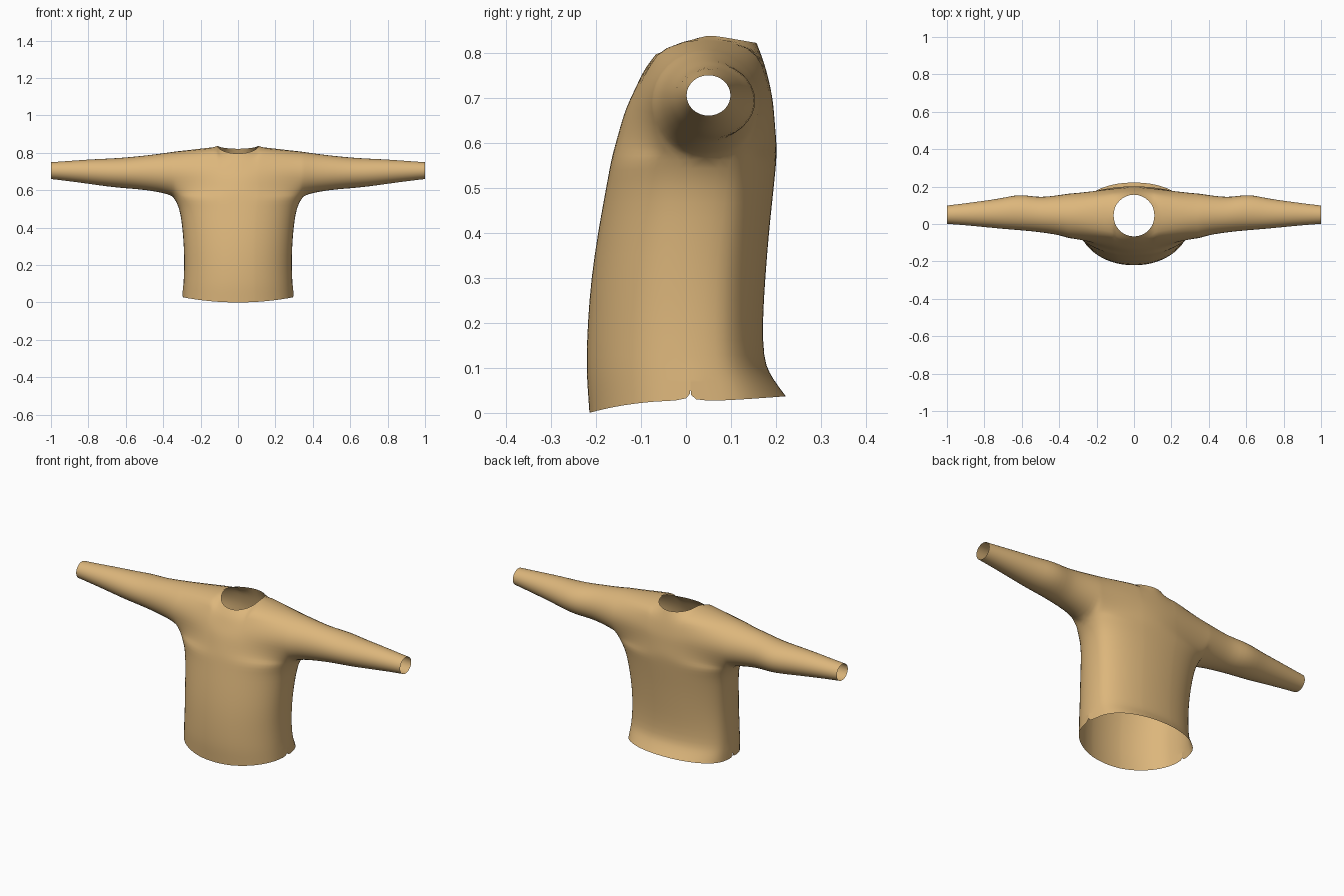
import bpy, bmesh, math

if "Cube" in bpy.data.objects:
    bpy.data.objects.remove(bpy.data.objects["Cube"])

def interp(table, t, k):
    """Piecewise linear lookup of column k in a table keyed by column 0."""
    if t <= table[0][0]:
        return table[0][k]
    for a, b in zip(table, table[1:]):
        if t <= b[0]:
            return a[k] + (b[k] - a[k]) * (t - a[0]) / (b[0] - a[0])
    return table[-1][k]

def lerp(a, b, t):
    return a + (b - a) * t

# centre line depth by height
FRONT = [(0, -.215), (.1, -.222), (.26, -.217), (.4, -.196), (.57, -.165),
         (.67, -.137), (.77, -.09), (.795, -.07)]
BACK = [(.037, .222), (.07, .197), (.108, .173), (.2, .17), (.36, .18), (.5, .195),
        (.58, .203), (.7, .193), (.78, .175), (.82, .155)]
# torso half width by height
WIDTH = [(0, .298), (.2, .29), (.3, .292), (.4, .30), (.47, .31), (.52, .323), (.57, .345)]
# sleeve rings: x, bottom z, top z, front y, back y
SLEEVE = [(.35, .568, .808, -.078, .165), (.40, .583, .80, -.062, .157),
          (.46, .594, .792, -.052, .149), (.52, .602, .785, -.044, .146),
          (.58, .607, .779, -.038, .157), (.64, .612, .774, -.033, .156),
          (.71, .62, .77, -.027, .139), (.80, .633, .766, -.018, .126),
          (.90, .647, .758, -.008, .112), (1.0, .659, .751, 0, .10)]
COLS = [0, .13, .235, .295, .32, .43, .56, .70, .82, .91, .97, 1]
LEG_Z = [0, .035, .075, .12, .2, .3, .4, .47, .52]
UP = 8
NECK, NX, NY = .32, .112, .045

def leg_point(z, s, back):
    c = math.sqrt(1 - s * s)
    zz = lerp(.028 * (1 - c * c), 0, 0) if not back else .025 + .012 * c
    h = lerp(zz, z, 1) if z > .12 else zz + z * (.12 - zz) / .12
    yc = interp(BACK if back else FRONT, h, 1)
    side = lerp(.01, .044, max(0, (h - .3) / .27))
    return (interp(WIDTH, h, 1) * s, lerp(side, yc, c ** (.7 if back else .9)), h)

def ring_point(r, i, back):
    a = -math.pi / 2 + math.pi * i / UP
    x, zb, zt, yf, yb = r
    cy = (yf + yb) / 2
    return (x, cy + (yb - yf) / 2 * math.cos(a) * (1 if back else -1),
            (zb + zt) / 2 + (zt - zb) / 2 * math.sin(a))

def chest_point(i, s, back):
    r = SLEEVE[0]
    rx, ry, rz = ring_point(r, i, back)
    c = math.sqrt(1 - s * s)
    q = math.sqrt(max(0, 1 - (s / NECK) ** 2))
    # bottom row (armpit level) and top row (neck edge, then shoulder ridge)
    zb = lerp(.56, r[1], s ** 3)
    zt = .841 - (.02 if back else .046) * q if s < NECK else lerp(.841, r[2], (s - NECK) / (1 - NECK))
    u = i / UP
    f = lerp(u, (1 - math.cos(math.pi * u)) / 2, s)
    z = lerp(zb, zt, f)
    if i == UP:
        return (rx * s, NY + (.115 if back else -.115) * q, z)
    yc = interp(BACK if back else FRONT, z, 1)
    w_round = 1 - c ** (.7 if back else .9)
    w_soft = s * s * (3 - 2 * s) * .6 + .4 * s * s
    w = lerp(w_round, w_soft, min(1, i / 3))
    return (rx * s, lerp(yc, ry, w), z)

# half sweater: torso panels, chest panels and sleeve, front and back
bm = bmesh.new()

def grid(rows):
    vs = [[bm.verts.new(p) for p in row] for row in rows]
    for a, b in zip(vs, vs[1:]):
        for k in range(len(a) - 1):
            bm.faces.new((a[k], a[k + 1], b[k + 1], b[k]))

for back in (False, True):
    rows = [[leg_point(z, s, back) for s in COLS] for z in LEG_Z]
    rows += [[chest_point(i, s, back) for s in COLS] for i in range(UP + 1)]
    grid(rows)
    grid([[ring_point(r, i, back) for r in SLEEVE] for i in range(UP + 1)])
for v in bm.verts:
    if abs(v.co.x) < 1e-5:
        v.co.x = 0
bmesh.ops.remove_doubles(bm, verts=bm.verts[:], dist=.002)
bmesh.ops.recalc_face_normals(bm, faces=bm.faces[:])
# make sure the cloth faces outward
probe = min(bm.faces, key=lambda f: f.calc_center_median().y)
if probe.normal.y > 0:
    bmesh.ops.reverse_faces(bm, faces=bm.faces[:])

mesh = bpy.data.meshes.new("sweater")
bm.to_mesh(mesh)
bm.free()
sweater = bpy.data.objects.new("sweater", mesh)
bpy.context.collection.objects.link(sweater)

# tan cloth
cloth = bpy.data.materials.new("tan cloth")
cloth.diffuse_color = (.72, .47, .2, 1)
cloth.use_nodes = True
cloth.node_tree.nodes["Principled BSDF"].inputs["Base Color"].default_value = cloth.diffuse_color
mesh.materials.append(cloth)

mirror = sweater.modifiers.new("mirror", 'MIRROR')
mirror.use_clip = True
mirror.merge_threshold = .001
smooth = sweater.modifiers.new("smooth", 'SUBSURF')
smooth.levels = smooth.render_levels = 1
for p in mesh.polygons:
    p.use_smooth = True
